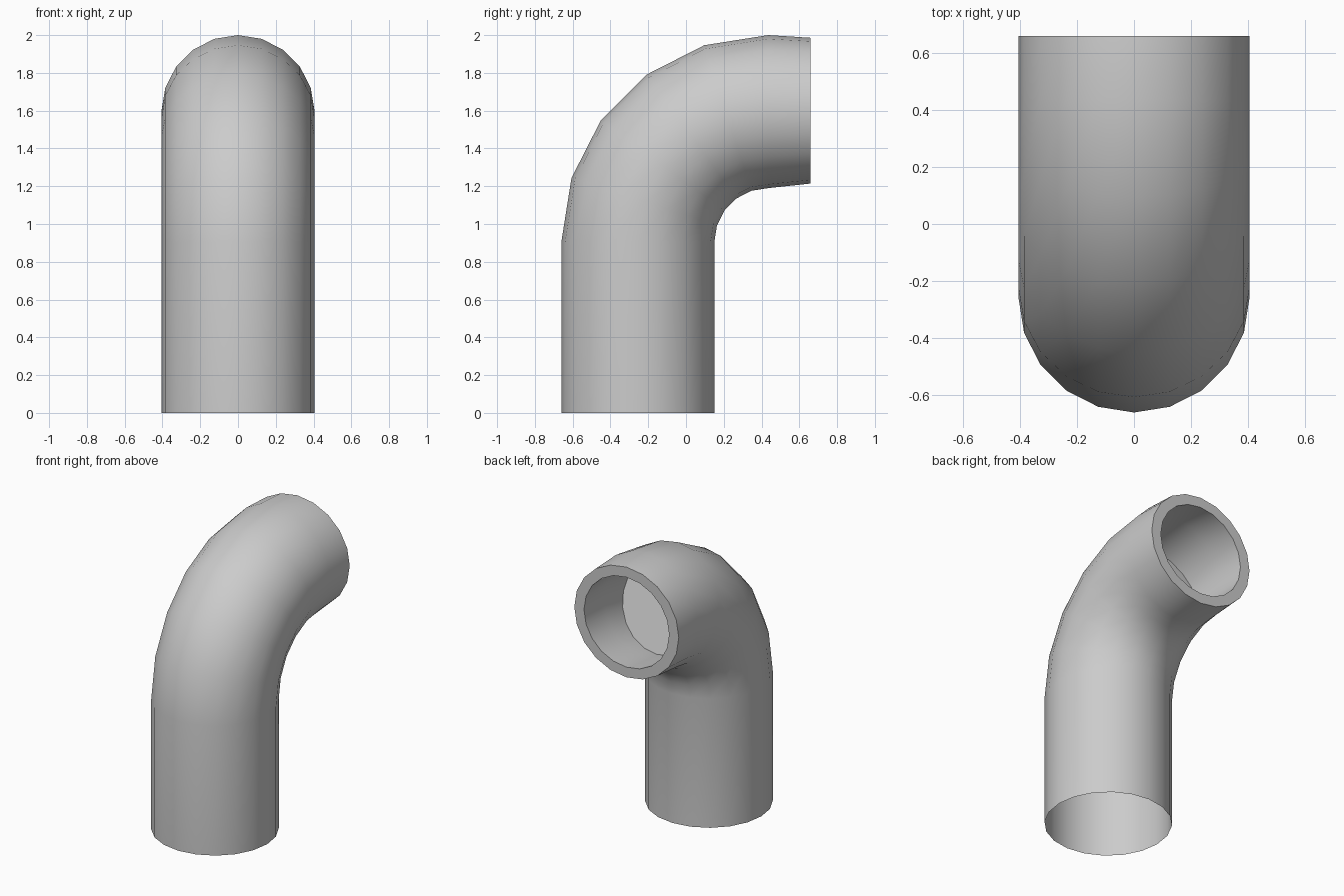
import bpy, bmesh
from math import sin, cos, pi, radians

if "Cube" in bpy.data.objects:
    bpy.data.objects.remove(bpy.data.objects["Cube"])

SIDES = 20
R = 0.405            # pipe radius
BORE = 0.33          # bore radius
BEND = 0.69          # bend radius along the centre line
CY, CZ = 0.435, 0.905  # bend centre

bm = bmesh.new()


def ring(y, z, tilt, rx, rz):
    """Elliptical ring; tilt 0 is horizontal, tilt 90 faces +y."""
    t = radians(tilt)
    out = []
    for i in range(SIDES):
        a = 2 * pi * i / SIDES
        d = rz * sin(a)
        out.append(bm.verts.new((rx * cos(a), y - d * cos(t), z + d * sin(t))))
    return out


def bend_ring(tilt, r):
    t = radians(tilt)
    return ring(CY - BEND * cos(t), CZ + BEND * sin(t), tilt, r, r)


# Outer skin: straight leg (open at the bottom), bend, slightly flattened mouth
rings = [ring(CY - BEND, 0, 0, R, R)]
rings += [bend_ring(18 * k, R) for k in range(6)]
rings.append(ring(0.658, 1.6, 90, R, 0.386))
# Rim and bore, turning back into the pipe
rings.append(ring(0.658, 1.6, 90, BORE, 0.315))
rings.append(bend_ring(90, BORE))
rings.append(bend_ring(72, BORE))

for a, b in zip(rings, rings[1:]):
    for i in range(SIDES):
        j = (i + 1) % SIDES
        bm.faces.new((a[j], a[i], b[i], b[j]))
# Blind end of the bore
bm.faces.new(rings[-1])
bmesh.ops.recalc_face_normals(bm, faces=bm.faces)
# Make sure the straight leg faces outward
bm.normal_update()
bm.faces.ensure_lookup_table()
f = bm.faces[0]
c = f.calc_center_median()
if f.normal.x * c.x + f.normal.y * (c.y - CY + BEND) < 0:
    bmesh.ops.reverse_faces(bm, faces=bm.faces)

mesh = bpy.data.meshes.new("elbow_pipe")
bm.to_mesh(mesh)
bm.free()
pipe = bpy.data.objects.new("elbow_pipe", mesh)
bpy.context.collection.objects.link(pipe)
bpy.context.view_layer.objects.active = pipe
pipe.select_set(True)
bpy.ops.object.shade_smooth_by_angle(angle=radians(35))
